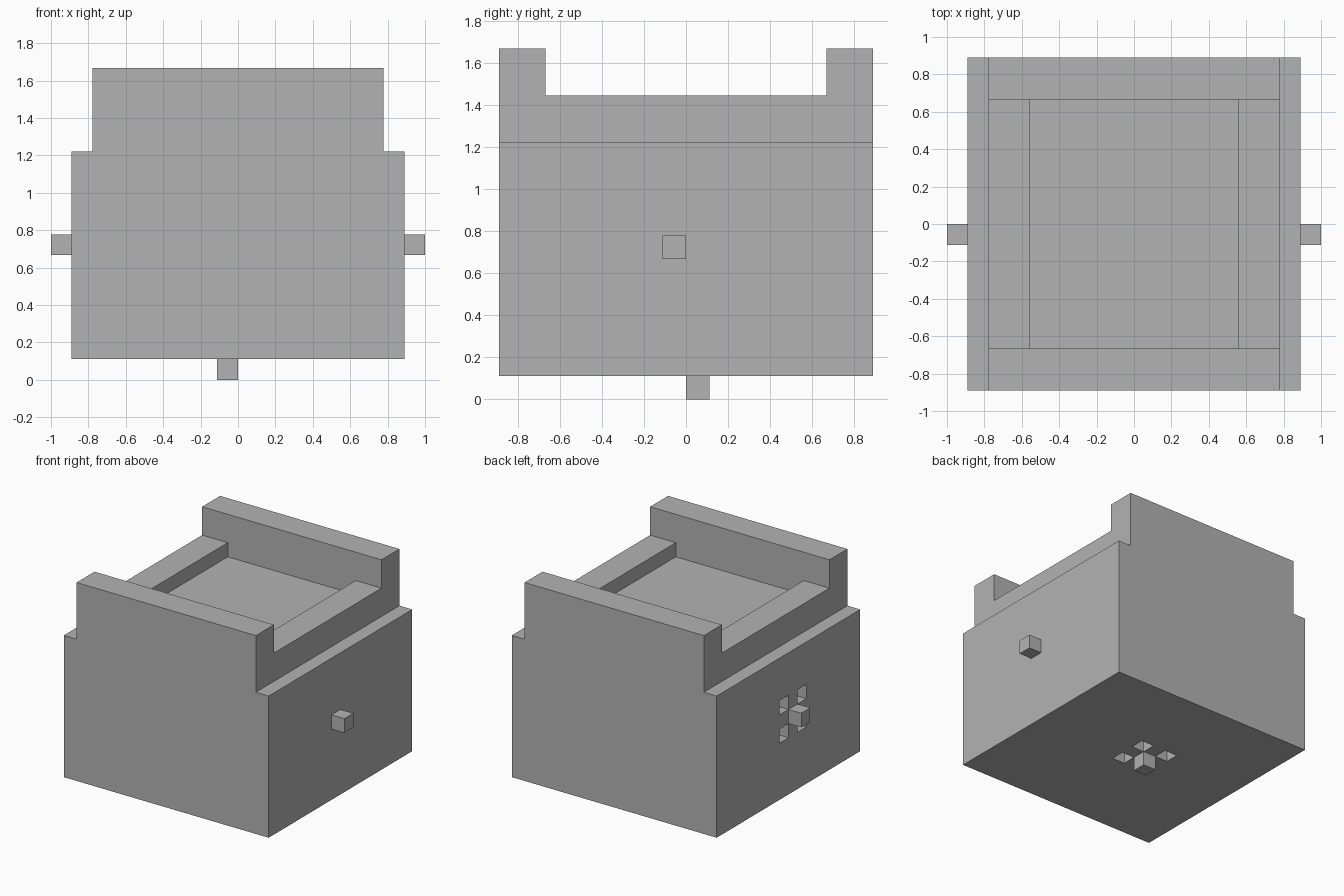
import bpy
import bmesh
from mathutils import Matrix, Vector
from itertools import product

# remove the default cube
old = bpy.data.objects.get("Cube")
if old:
    bpy.data.objects.remove(old, do_unlink=True)

U = 1 / 9  # one block of the model's block grid

grey = bpy.data.materials.new("plain_grey")
grey.use_nodes = True
colour = (0.45, 0.45, 0.45, 1)
grey.diffuse_color = colour
grey.node_tree.nodes["Principled BSDF"].inputs["Base Color"].default_value = colour


def finish(name, bm):
    bmesh.ops.recalc_face_normals(bm, faces=bm.faces[:])
    mesh = bpy.data.meshes.new(name)
    bm.to_mesh(mesh)
    bm.free()
    mesh.materials.append(grey)
    obj = bpy.data.objects.new(name, mesh)
    bpy.context.collection.objects.link(obj)
    return obj


def boxes(name, ranges):
    """One object from boxes, each given by low and high corners in blocks."""
    bm = bmesh.new()
    for low, high in ranges:
        low, high = Vector(low) * U, Vector(high) * U
        size = Matrix.Diagonal((high - low).to_4d())
        bmesh.ops.create_cube(bm, size=1, matrix=Matrix.Translation((low + high) / 2) @ size)
    return finish(name, bm)


# body: stepped front profile drawn from front to back
half = [(8, 1), (8, 11), (7, 11), (7, 15)]
profile = half + [(-x, z) for x, z in reversed(half)]
bm = bmesh.new()
face = bm.faces.new([bm.verts.new((x * U, -8 * U, z * U)) for x, z in profile])
drawn = bmesh.ops.extrude_face_region(bm, geom=[face])["geom"]
bmesh.ops.translate(bm, vec=(0, 16 * U, 0),
                    verts=[v for v in drawn if isinstance(v, bmesh.types.BMVert)])
body = finish("body", bm)

# cuts: lowered side rails, sunken top, corner recesses around two pegs
corners = list(product((-2, 0), repeat=2))
cutters = [
    boxes("rail_cutter", [((-9, -6, 13), (9, 6, 17))]),
    boxes("well_cutter", [((-5, -6, 12), (5, 6, 18))]),
    boxes("side_socket_cutter",
          [((-9, y, z + 7), (-7, y + 1, z + 8)) for y, z in corners]),
    boxes("base_socket_cutter",
          [((x, y + 1, 0), (x + 1, y + 2, 2)) for x, y in corners]),
]
bpy.context.view_layer.objects.active = body
for cutter in cutters:
    cutter.hide_render = True
    mod = body.modifiers.new(cutter.name, "BOOLEAN")
    mod.operation = "DIFFERENCE"
    mod.solver = "EXACT"
    mod.object = cutter
    bpy.ops.object.modifier_apply(modifier=mod.name)
    bpy.data.objects.remove(cutter, do_unlink=True)

# pegs
boxes("left_peg", [((8, -1, 6), (9, 0, 7))])
boxes("right_peg", [((-9, -1, 6), (-8, 0, 7))])
boxes("base_peg", [((-1, 0, 0), (0, 1, 1))])
